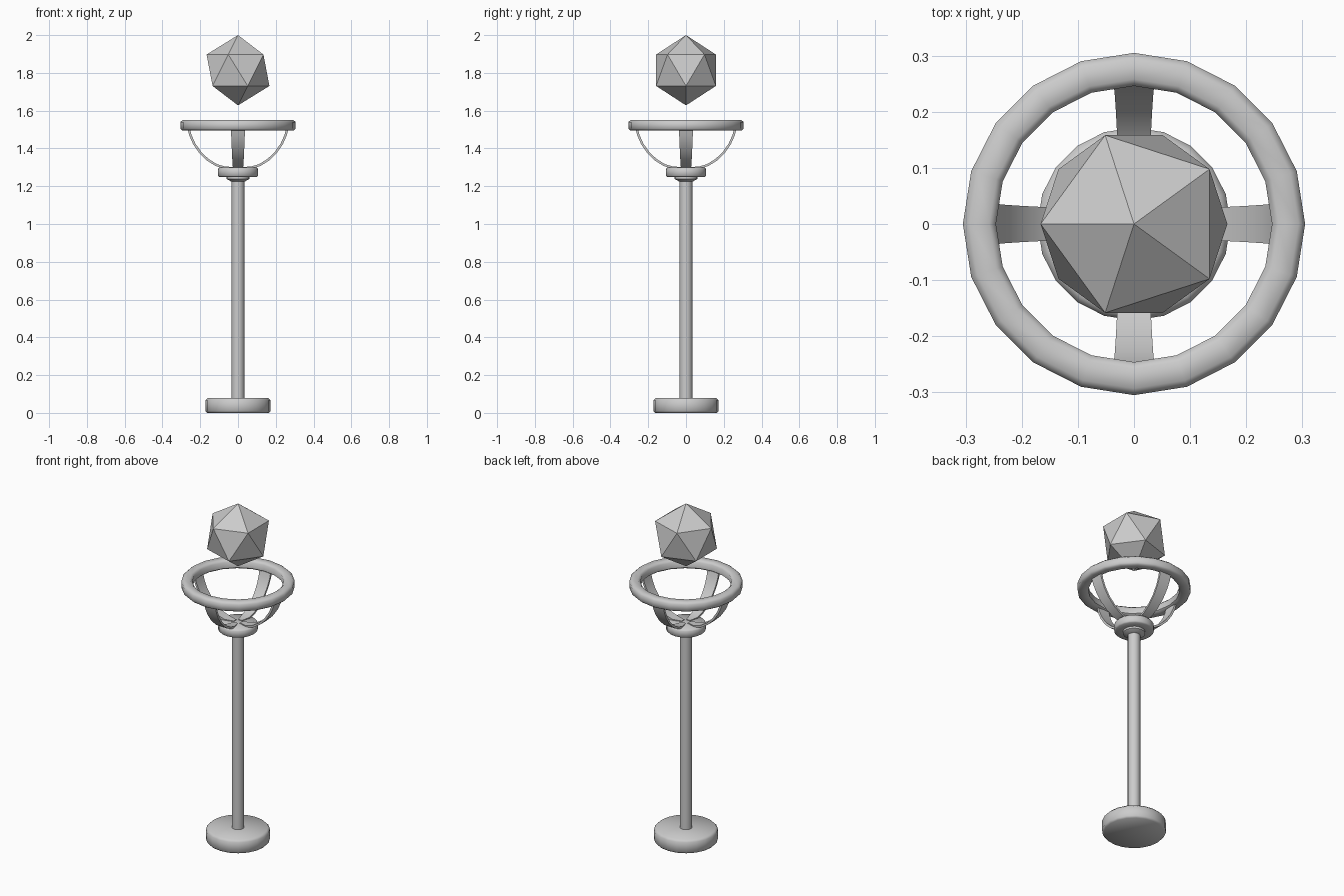
import bpy, bmesh, math
from mathutils import Matrix

if "Cube" in bpy.data.objects:
    bpy.data.objects.remove(bpy.data.objects["Cube"])


def finish(name, bm, smooth=None):
    bmesh.ops.remove_doubles(bm, verts=bm.verts, dist=1e-5)
    bmesh.ops.recalc_face_normals(bm, faces=bm.faces)
    me = bpy.data.meshes.new(name)
    bm.to_mesh(me)
    bm.free()
    ob = bpy.data.objects.new(name, me)
    bpy.context.collection.objects.link(ob)
    if smooth:
        bpy.ops.object.select_all(action='DESELECT')
        ob.select_set(True)
        bpy.context.view_layer.objects.active = ob
        bpy.ops.object.shade_smooth_by_angle(angle=math.radians(smooth))
    return ob


def lathe(name, profile, sides, closed=False):
    """Turn an (r, z) profile around the z axis."""
    bm = bmesh.new()
    vs = [bm.verts.new((r, 0, z)) for r, z in profile]
    edges = [bm.edges.new(p) for p in zip(vs, vs[1:])]
    if closed:
        edges.append(bm.edges.new((vs[-1], vs[0])))
    bmesh.ops.spin(bm, geom=vs + edges, cent=(0, 0, 0), axis=(0, 0, 1),
                   angle=2 * math.pi, steps=sides, use_merge=True)
    return finish(name, bm, 50)


# round foot
lathe("base", [(0, 0), (0.163, 0), (0.172, 0.01), (0.172, 0.068),
               (0.16, 0.08), (0, 0.08)], 20)

# pole
lathe("pole", [(0, 0.07), (0.034, 0.07), (0.034, 1.24), (0, 1.24)], 16)

# collar with neck at the top of the pole
lathe("collar", [(0, 1.225), (0.036, 1.225), (0.06, 1.238), (0.06, 1.25),
                 (0.1, 1.25), (0.107, 1.256), (0.107, 1.29),
                 (0.1, 1.298), (0, 1.298)], 20)

# bevelled hoop
lathe("ring", [(0.258, 1.496), (0.295, 1.496), (0.305, 1.505), (0.305, 1.54),
               (0.293, 1.551), (0.258, 1.551), (0.246, 1.54), (0.246, 1.505)],
      20, closed=True)

# four curved, tapering straps holding the hoop
path = [(0.02, 1.296, 0.012), (0.07, 1.298, 0.026), (0.115, 1.312, 0.028),
        (0.16, 1.34, 0.030), (0.2, 1.378, 0.032), (0.232, 1.425, 0.034),
        (0.252, 1.47, 0.036), (0.262, 1.51, 0.037)]
T = 0.006
for i in range(4):
    bm = bmesh.new()
    rings = []
    for k, (r, z, w) in enumerate(path):
        a, b = path[max(k - 1, 0)], path[min(k + 1, len(path) - 1)]
        dr, dz = b[0] - a[0], b[1] - a[1]
        n = math.hypot(dr, dz)
        nr, nz = -dz / n * T, dr / n * T
        rings.append([bm.verts.new((r + s * nr, y, z + s * nz))
                      for s, y in ((1, -w), (1, w), (-1, w), (-1, -w))])
    for p, q in zip(rings, rings[1:]):
        for j in range(4):
            bm.faces.new((p[j], p[(j + 1) % 4], q[(j + 1) % 4], q[j]))
    bm.faces.new(rings[0])
    bm.faces.new(rings[-1])
    bm.transform(Matrix.Rotation(i * math.pi / 2, 4, 'Z'))
    finish(f"strap_{i + 1}", bm, 40)

# floating faceted crystal
bm = bmesh.new()
bmesh.ops.create_icosphere(bm, subdivisions=1, radius=0.186)
bm.transform(Matrix.Translation((0, 0, 1.814)) @ Matrix.Rotation(math.pi, 4, 'Z'))
finish("crystal", bm)
